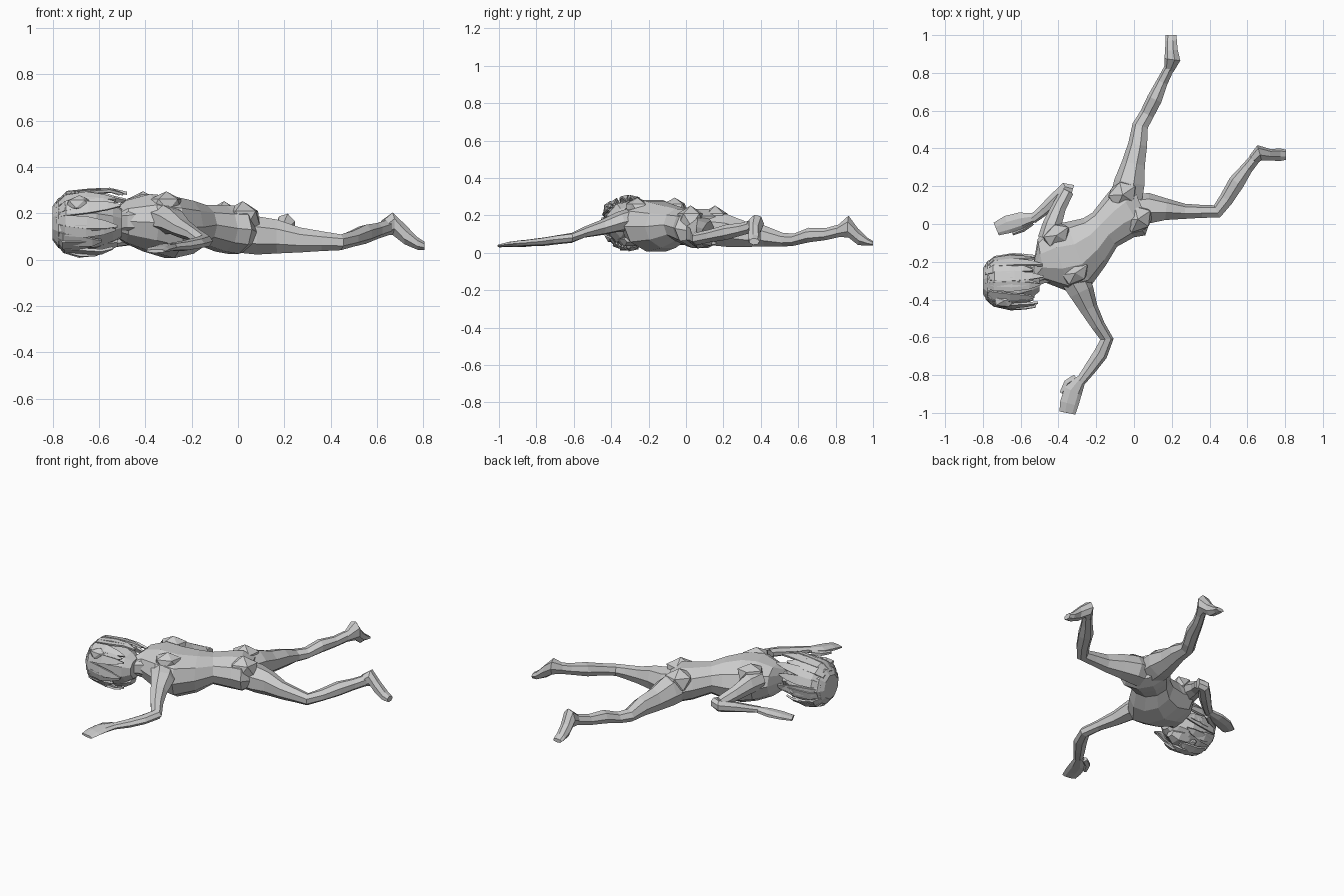
import bpy, bmesh, math, random
from mathutils import Vector as V
random.seed(4)


def loft(name, rings, n=8, groove=0.0):
    """Skin rings of (centre, side vector, up vector) into a closed flat-shaded tube."""
    bm = bmesh.new()
    loops = []
    for c, u, w in rings:
        loop = []
        for i in range(n):
            a = 2 * math.pi * (i + (0.5 if n == 4 else 0)) / n
            k = 1.41 if n == 4 else 1.0
            up = math.sin(a) - (groove if abs(math.sin(a) - 1) < 0.01 else 0)
            loop.append(bm.verts.new(c + u * math.cos(a) * k + w * up * k))
        loops.append(loop)
    for a, b in zip(loops, loops[1:]):
        for i in range(n):
            j = (i + 1) % n
            bm.faces.new((a[i], a[j], b[j], b[i]))
    bm.faces.new(loops[0])
    bm.faces.new(loops[-1])
    bmesh.ops.recalc_face_normals(bm, faces=bm.faces)
    me = bpy.data.meshes.new(name)
    bm.to_mesh(me)
    bm.free()
    ob = bpy.data.objects.new(name, me)
    bpy.context.collection.objects.link(ob)
    return ob


def limb(name, pts, n=7):
    """pts: x, y, z, half width, half height along a roughly level limb."""
    rings = []
    for i, (x, y, z, hw, hh) in enumerate(pts):
        d = V(pts[min(i + 1, len(pts) - 1)][:2]) - V(pts[max(i - 1, 0)][:2])
        d.normalize()
        rings.append((V((x, y, z)), V((-d.y, d.x, 0)) * hw, V((0, 0, hh))))
    return loft(name, rings, n)


def blob(name, loc, size, rot=0, sub=1):
    bpy.ops.mesh.primitive_ico_sphere_add(subdivisions=sub, radius=1, location=loc, rotation=(0, 0, rot))
    ob = bpy.context.object
    ob.name = name
    ob.scale = size
    return ob


# torso: left edge, right edge, bottom and top of each slice
slices = [(-.53, -.20, -.53, -.33, .10, .22), (-.51, -.08, -.47, -.31, .07, .26),
          (-.45, .00, -.34, -.36, .03, .29), (-.36, .01, -.23, -.33, 0, .28),
          (-.27, .03, -.15, -.22, .02, .26), (-.22, .06, -.09, -.12, .06, .24),
          (-.15, .15, .0, -.07, .03, .24), (-.10, .21, .06, -.06, .02, .24),
          (-.02, .23, .08, .0, .04, .20)]
loft("torso", [(V(((a + c) / 2, (b + d) / 2, (lo + hi) / 2)), V(((a - c) / 2, (b - d) / 2, 0)),
                V((0, 0, (hi - lo) / 2))) for a, b, c, d, lo, hi in slices], 10, 0.12)
limb("neck", [(-.58, -.29, .16, .07, .06), (-.50, -.26, .165, .065, .06), (-.42, -.22, .17, .10, .08)])

# shoulder blades, buttocks
for s in (1, -1):
    blob("shoulder_blade", (-.36 - .05 * s, -.16 + .10 * s, .235), (.085, .06, .06), .6)
    blob("buttock", (-.02 - .04 * s, .09 + .065 * s, .175), (.09, .075, .078), .6)

# legs, ending in feet with raised heels
limb("straight_leg", [(-.04, .12, .13, .09, .09), (-.02, .22, .12, .085, .09), (0, .32, .10, .065, .07),
                      (.022, .42, .09, .053, .058), (.035, .52, .07, .044, .038), (.07, .58, .07, .04, .033),
                      (.11, .66, .095, .042, .04), (.15, .75, .10, .032, .033), (.19, .83, .12, .028, .035)])
limb("straight_leg_foot", [(.185, .81, .115, .026, .03), (.205, .87, .14, .045, .06),
                           (.20, .92, .085, .035, .045), (.198, .97, .06, .032, .022), (.198, 1, .05, .03, .012)])
limb("bent_leg", [(-.02, .07, .12, .08, .09), (.08, .08, .105, .085, .085), (.17, .075, .10, .06, .075),
                  (.27, .065, .085, .042, .055), (.36, .065, .08, .036, .044), (.44, .065, .075, .038, .035),
                  (.49, .13, .09, .04, .035), (.545, .22, .11, .045, .042), (.60, .295, .125, .033, .035),
                  (.645, .35, .14, .03, .035)])
limb("bent_leg_foot", [(.63, .34, .14, .028, .035), (.665, .375, .155, .044, .05), (.72, .365, .11, .032, .045),
                       (.775, .365, .07, .035, .028), (.805, .365, .06, .028, .018)])

# reaching arm
limb("reaching_arm", [(-.33, -.27, .18, .08, .07), (-.28, -.36, .165, .07, .055), (-.24, -.45, .135, .05, .042),
                      (-.19, -.54, .11, .038, .03), (-.145, -.61, .08, .037, .027), (-.18, -.69, .07, .04, .025),
                      (-.23, -.76, .06, .035, .023), (-.285, -.835, .055, .027, .018)])
limb("reaching_hand", [(-.28, -.82, .055, .027, .018), (-.325, -.885, .05, .052, .018),
                       (-.345, -.95, .045, .052, .014), (-.355, -1, .037, .045, .008)])
limb("reaching_thumb", [(-.31, -.81, .05, .018, .014), (-.355, -.84, .045, .02, .013), (-.385, -.895, .04, .012, .009)], 5)

# folded arm
limb("folded_arm", [(-.45, -.08, .20, .06, .06), (-.43, 0, .19, .052, .06), (-.395, .09, .155, .04, .045),
                    (-.35, .175, .12, .036, .036)])
limb("folded_forearm", [(-.325, .18, .12, .03, .032), (-.36, .19, .11, .035, .035), (-.43, .12, .095, .037, .03),
                        (-.49, .065, .08, .03, .022), (-.54, .025, .07, .026, .018)])
limb("folded_hand", [(-.53, .035, .07, .026, .018), (-.60, .02, .065, .046, .02), (-.67, 0, .06, .05, .015),
                     (-.73, -.025, .05, .038, .009)])
limb("folded_thumb", [(-.54, .01, .06, .017, .014), (-.59, -.025, .055, .018, .012), (-.645, -.05, .05, .011, .009)], 5)

# head, narrowing to the crown at -x and lying face down
head = [(-.80, .07, .075), (-.775, .11, .11), (-.70, .132, .125), (-.61, .128, .12), (-.54, .09, .09), (-.50, .055, .06)]
loft("head", [(V((x, -.305, .158)), V((0, w, 0)), V((0, 0, h))) for x, w, h in head], 9)
limb("jaw", [(-.62, -.305, .08, .08, .05), (-.56, -.30, .07, .055, .04), (-.52, -.30, .075, .03, .02)], 6)
blob("nose", (-.62, -.305, .035), (.03, .018, .022))
for s in (1, -1):
    blob("eye", (-.655, -.305 + .05 * s, .045), (.02, .026, .018))
    blob("ear", (-.62, -.305 + .13 * s, .14), (.035, .02, .028))
blob("hair_bun", (-.685, -.405, .24), (.066, .04, .038), .1)

# locks of hair swept from the crown to the nape
count = 20
for i in range(count):
    a = 2 * math.pi * i / count + random.uniform(-.1, .1)
    rad = V((0, math.cos(a), math.sin(a)))
    side = V((0, -math.sin(a), math.cos(a)))
    low = math.sin(a) < -.3
    end = random.uniform(-.60, -.54) if low else random.uniform(-.54, -.47)
    rings = []
    twist = random.uniform(-.03, .03)
    for t, r, w in ((0, .085, .012), (.15, .124, .024), (.5, .138, .027), (.8, .136, .018), (1, .125, .004)):
        x = -.785 + t * (end + .785)
        c = V((x, -.305, .16)) + rad * (r + random.uniform(-.004, .006)) + side * twist * t
        rings.append((c, side * w, rad * .006))
    loft("hair_lock", rings, 4)
